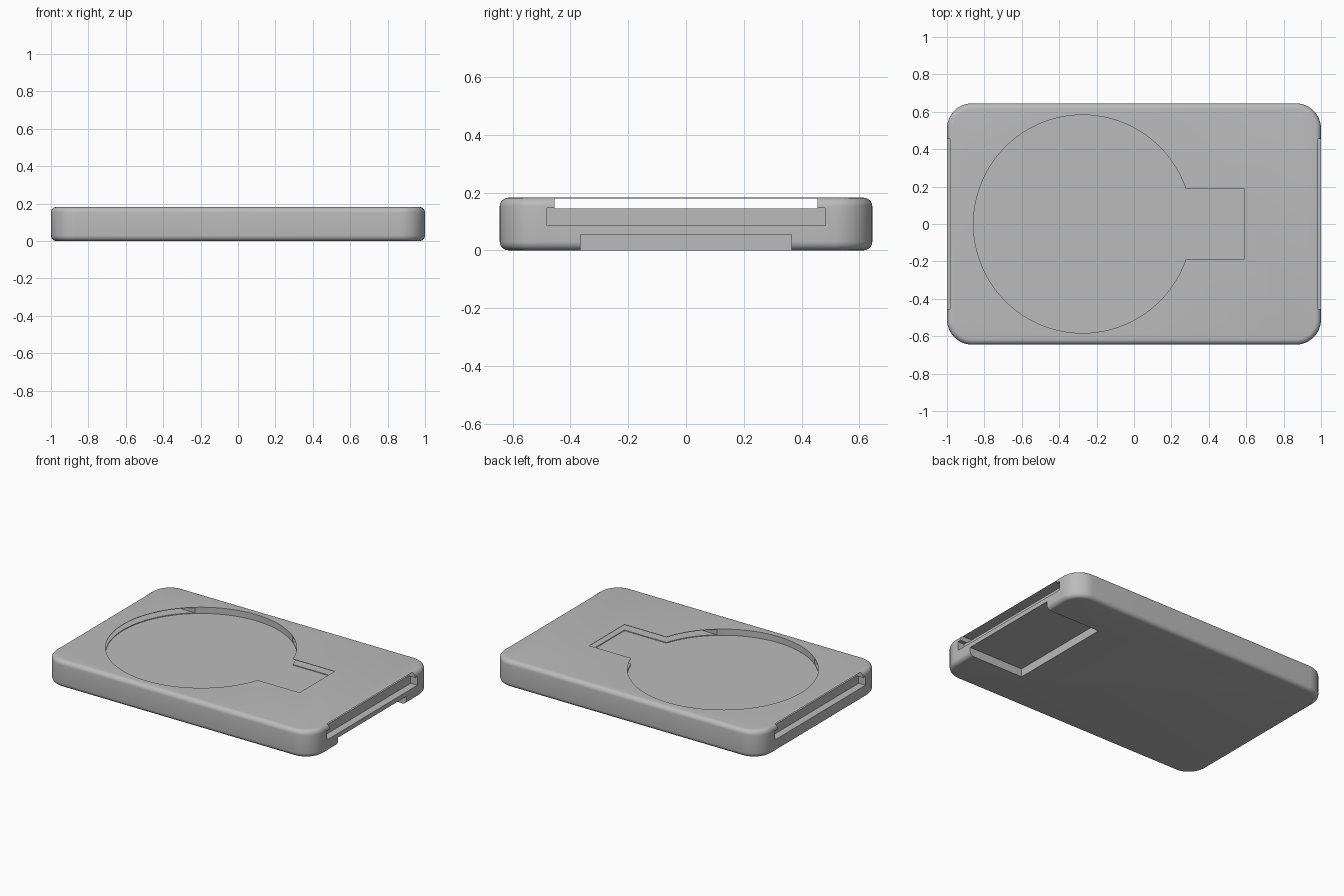
import bpy, bmesh, math

if "Cube" in bpy.data.objects:
    bpy.data.objects.remove(bpy.data.objects["Cube"], do_unlink=True)

LENGTH, WIDTH, HEIGHT = 2.0, 1.29, 0.182
CORNER, FILLET = 0.135, 0.03

grey = bpy.data.materials.new("plain grey")
grey.use_nodes = True
colour = (0.5, 0.5, 0.5, 1)
grey.diffuse_color = colour
grey.node_tree.nodes["Principled BSDF"].inputs["Base Color"].default_value = colour


def prism(name, outline, z0, z1):
    """Upright solid from a counter-clockwise outline."""
    bm = bmesh.new()
    base = bm.faces.new([bm.verts.new((x, y, z0)) for x, y in outline])
    top = bmesh.ops.extrude_face_region(bm, geom=[base])["geom"]
    moved = [v for v in top if isinstance(v, bmesh.types.BMVert)]
    bmesh.ops.translate(bm, verts=moved, vec=(0, 0, z1 - z0))
    bmesh.ops.recalc_face_normals(bm, faces=bm.faces)
    mesh = bpy.data.meshes.new(name)
    bm.to_mesh(mesh)
    bm.free()
    obj = bpy.data.objects.new(name, mesh)
    bpy.context.collection.objects.link(obj)
    obj.data.materials.append(grey)
    return obj


def rect(x0, x1, half_y):
    return [(x0, -half_y), (x1, -half_y), (x1, half_y), (x0, half_y)]


def cut(target, cutter):
    mod = target.modifiers.new("cut", "BOOLEAN")
    mod.operation, mod.solver, mod.object = "DIFFERENCE", "EXACT", cutter
    bpy.ops.object.select_all(action="DESELECT")
    bpy.context.view_layer.objects.active = target
    target.select_set(True)
    bpy.ops.object.modifier_apply(modifier=mod.name)
    bpy.data.objects.remove(cutter, do_unlink=True)


# Body: slab with rounded corners, then rounded top and bottom rims
body = prism("tray_body", rect(-LENGTH / 2, LENGTH / 2, WIDTH / 2), 0, HEIGHT)
bm = bmesh.new()
bm.from_mesh(body.data)
upright = [e for e in bm.edges if abs(e.verts[0].co.z - e.verts[1].co.z) > 0.1]
bmesh.ops.bevel(bm, geom=upright, offset=CORNER, segments=12, profile=0.5, affect="EDGES")
rims = [e for e in bm.edges if abs(e.verts[0].co.z - e.verts[1].co.z) < 0.001]
bmesh.ops.bevel(bm, geom=rims, offset=FILLET, segments=6, profile=0.5, affect="EDGES")
bm.to_mesh(body.data)
bm.free()

# Flat channel running end to end under the thin top skin
cut(body, prism("channel_cutter", rect(-1.1, 1.1, 0.455), 0.145, 0.179))

# Wider shallow groove at each end
for x0, x1 in ((-1.1, -0.95), (0.95, 1.1)):
    cut(body, prism("groove_cutter", rect(x0, x1, 0.482), 0.085, 0.146))

# Underside finger recess
cut(body, prism("recess_cutter", rect(0.59, 1.1, 0.365), -0.1, 0.055))

# Keyhole opening in the top: a round well with a square tab
RADIUS, CENTRE, TAB = 0.583, -0.275, 0.187
start = math.asin(TAB / RADIUS)
STEPS = 96
keyhole = []
for i in range(STEPS + 1):
    a = start + (2 * math.pi - 2 * start) * i / STEPS
    keyhole.append((CENTRE + RADIUS * math.cos(a), RADIUS * math.sin(a)))
keyhole += [(0.59, -TAB), (0.59, TAB)]
cut(body, prism("keyhole_cutter", keyhole, 0.14, 0.3))

bpy.ops.object.select_all(action="DESELECT")
body.select_set(True)
bpy.context.view_layer.objects.active = body
bpy.ops.object.shade_smooth_by_angle(angle=math.radians(30))
